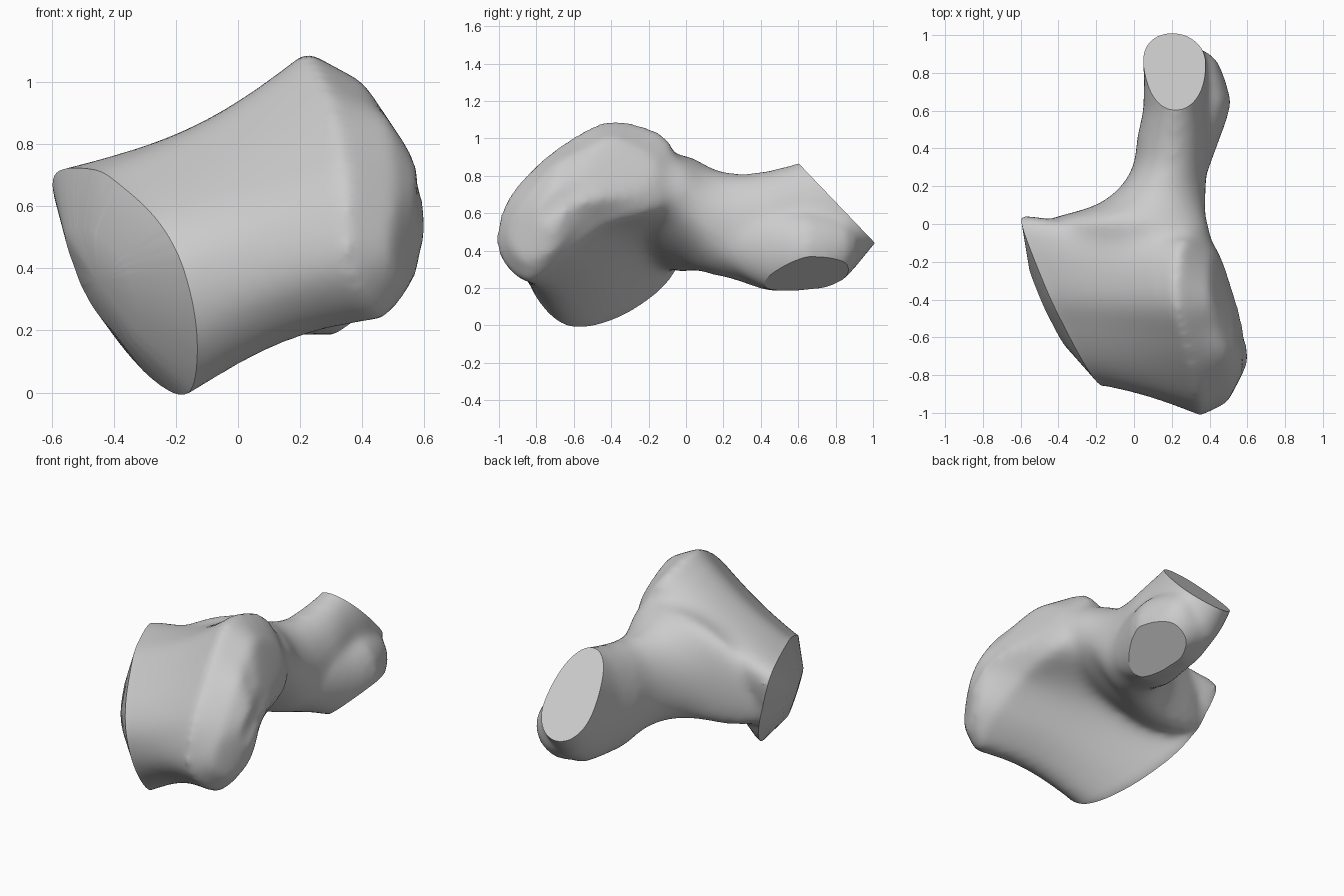
import bpy, bmesh, math
from mathutils import Vector

if "Cube" in bpy.data.objects:
    bpy.data.objects.remove(bpy.data.objects["Cube"])

grey = bpy.data.materials.new("plain grey")
grey.use_nodes = True
grey.diffuse_color = (0.6, 0.6, 0.6, 1)
grey.node_tree.nodes["Principled BSDF"].inputs["Base Color"].default_value = (0.6, 0.6, 0.6, 1)


def rounded(points, steps=4):
    """Closed smooth curve through a few points."""
    pts = [Vector(p) for p in points]
    n, out = len(pts), []
    for i in range(n):
        a, b, c, d = (pts[(i + k) % n] for k in (-1, 0, 1, 2))
        for s in range(steps):
            t = s / steps
            out.append(b + (c - a) * (t / 2) + (a * 2 - b * 5 + c * 4 - d) * (t * t / 2)
                       + (b * 3 - a - c * 3 + d) * (t ** 3 / 2))
    return out


def loft(bm, rings):
    """Skin a list of equal rings and close both ends."""
    loops = [[bm.verts.new(p) for p in ring] for ring in rings]
    n = len(loops[0])
    for a, b in zip(loops, loops[1:]):
        for i in range(n):
            j = (i + 1) % n
            bm.faces.new((a[i], a[j], b[j], b[i]))
    ends = [bm.faces.new(loops[0][::-1]), bm.faces.new(loops[-1])]
    bmesh.ops.poke(bm, faces=ends)


def ellipses(rows, count=24):
    """Rings across y from rows of (y, cx, cz, rx, rz, tilt)."""
    angles = [2 * math.pi * i / count for i in range(count)]
    return [[(cx + rx * math.cos(a), y, cz + rz * math.sin(a) + tilt * rx * math.cos(a))
             for a in angles] for y, cx, cz, rx, rz, tilt in rows]


bm = bmesh.new()

# Wide body: a waisted barrel between a slanted end and a domed lobe
slant_dir = Vector((-0.9, -0.36, -0.24)).normalized()
slant = rounded((
    (-.57, .02, .70), (-.46, -.33, .72), (-.38, -.53, .66), (-.28, -.75, .54),
    (-.19, -.85, .39), (-.15, -.81, .17), (-.155, -.63, -.005), (-.27, -.36, .04),
    (-.43, -.10, .22), (-.54, .01, .46)))
lobe = rounded((
    (.27, -.08, .98), (.22, -.38, 1.10), (.27, -.62, 1.0), (.32, -.82, .84),
    (.35, -.97, .65), (.36, -1.01, .40), (.46, -.86, .235), (.51, -.69, .33),
    (.47, -.44, .53), (.43, -.10, .64)))
dome = rounded((
    (.41, -.15, .86), (.40, -.38, 1.0), (.44, -.55, .94), (.49, -.70, .86),
    (.51, -.87, .65), (.49, -.95, .45), (.54, -.85, .34), (.58, -.70, .41),
    (.545, -.54, .59), (.48, -.22, .70)))
rings = [[p + slant_dir * 0.14 for p in slant]]
for k in range(9):
    t = k / 8
    ring = [a.lerp(b, t) for a, b in zip(slant, lobe)]
    c, waist = sum(ring, Vector()) / len(ring), math.sin(math.pi * t)
    rings.append([Vector((p.x, c.y + (p.y - c.y) * (1 - .02 * waist),
                          c.z + (p.z - c.z) * (1 - .12 * waist))) for p in ring])
tip = Vector((.63, -.69, .66))
rings += [dome, [p.lerp(tip, .6) for p in dome]]
loft(bm, rings)

# Neck: flares smoothly into the body
loft(bm, ellipses([
    (-.50, .05, .70, .28, .08, .35), (-.35, .02, .67, .39, .15, .35),
    (-.20, -.01, .63, .42, .21, .34), (-.10, -.04, .60, .45, .265, .31),
    (0, -.06, .595, .46, .30, .25), (.04, -.01, .585, .40, .305, .18),
    (.09, .08, .57, .305, .30, .09), (.14, .125, .55, .26, .29, .04),
    (.22, .165, .535, .217, .285, 0), (.32, .195, .515, .195, .295, 0),
    (.45, .21, .505, .195, .325, 0), (.60, .22, .525, .172, .345, 0),
    (.75, .22, .56, .167, .36, 0), (.90, .21, .62, .165, .32, 0),
    (1.03, .20, .68, .14, .22, 0)]))

# Heel: swelling low on the side of the neck end
loft(bm, ellipses([
    (.18, .26, .46, .10, .14, 0), (.33, .285, .43, .125, .19, 0),
    (.44, .30, .41, .15, .225, 0), (.56, .325, .40, .17, .22, 0),
    (.65, .335, .40, .18, .22, 0), (.76, .325, .40, .16, .205, 0),
    (.86, .30, .42, .145, .165, 0), (.92, .27, .43, .11, .10, 0)]))
bmesh.ops.recalc_face_normals(bm, faces=bm.faces)

mesh = bpy.data.meshes.new("bone_body")
bm.to_mesh(mesh)
bm.free()
body = bpy.data.objects.new("bone_body", mesh)
bpy.context.collection.objects.link(body)
bpy.context.view_layer.objects.active = body
body.select_set(True)

# Merge the parts, soften all over, then fillet where the neck joins
remesh = body.modifiers.new("merge", 'REMESH')
remesh.mode = 'VOXEL'
remesh.voxel_size = 0.022
bpy.ops.object.modifier_apply(modifier="merge")
joint = body.vertex_groups.new(name="neck_joint")
for v in body.data.vertices:
    near = 1 - (v.co - Vector((.06, -.06, .50))).length / .52
    joint.add([v.index], min(1, max(0, near * 2.5)), 'REPLACE')
for name, rounds, group in (("soften", 14, ""), ("fillet", 70, "neck_joint")):
    smooth = body.modifiers.new(name, 'SMOOTH')
    smooth.factor = 0.5
    smooth.iterations = rounds
    smooth.vertex_group = group
    bpy.ops.object.modifier_apply(modifier=name)

# Cut the sharp ends: point, normal, outward bulge
bm = bmesh.new()
bm.from_mesh(body.data)
cuts = [(slant_dir * .37, slant_dir, .115),
        (Vector((.18, .80, .66)), Vector((0, .72, .69)), 0),
        (Vector((.30, .60, .203)), Vector((.60, .12, -.79)), 0)]
for point, normal, bulge in cuts:
    cut = bmesh.ops.bisect_plane(
        bm, geom=bm.verts[:] + bm.edges[:] + bm.faces[:], dist=1e-5,
        plane_co=point, plane_no=normal, clear_outer=True)
    rim = [e for e in cut["geom_cut"] if isinstance(e, bmesh.types.BMEdge)]
    caps = bmesh.ops.holes_fill(bm, edges=rim, sides=0)["faces"]
    bmesh.ops.recalc_face_normals(bm, faces=bm.faces)
    if bulge:
        # Shallow dome: raised centre, then raised halfway ring
        middle = bmesh.ops.poke(bm, faces=caps, offset=bulge)["verts"]
        spokes = list({e for v in middle for e in v.link_edges})
        halfway = bmesh.ops.subdivide_edges(bm, edges=spokes, cuts=1)["geom_inner"]
        for v in halfway:
            if isinstance(v, bmesh.types.BMVert):
                v.co += normal * bulge * 0.3
bm.to_mesh(body.data)
bm.free()

body.data.materials.clear()
body.data.materials.append(grey)
bpy.ops.object.shade_smooth_by_angle(angle=math.radians(30))
